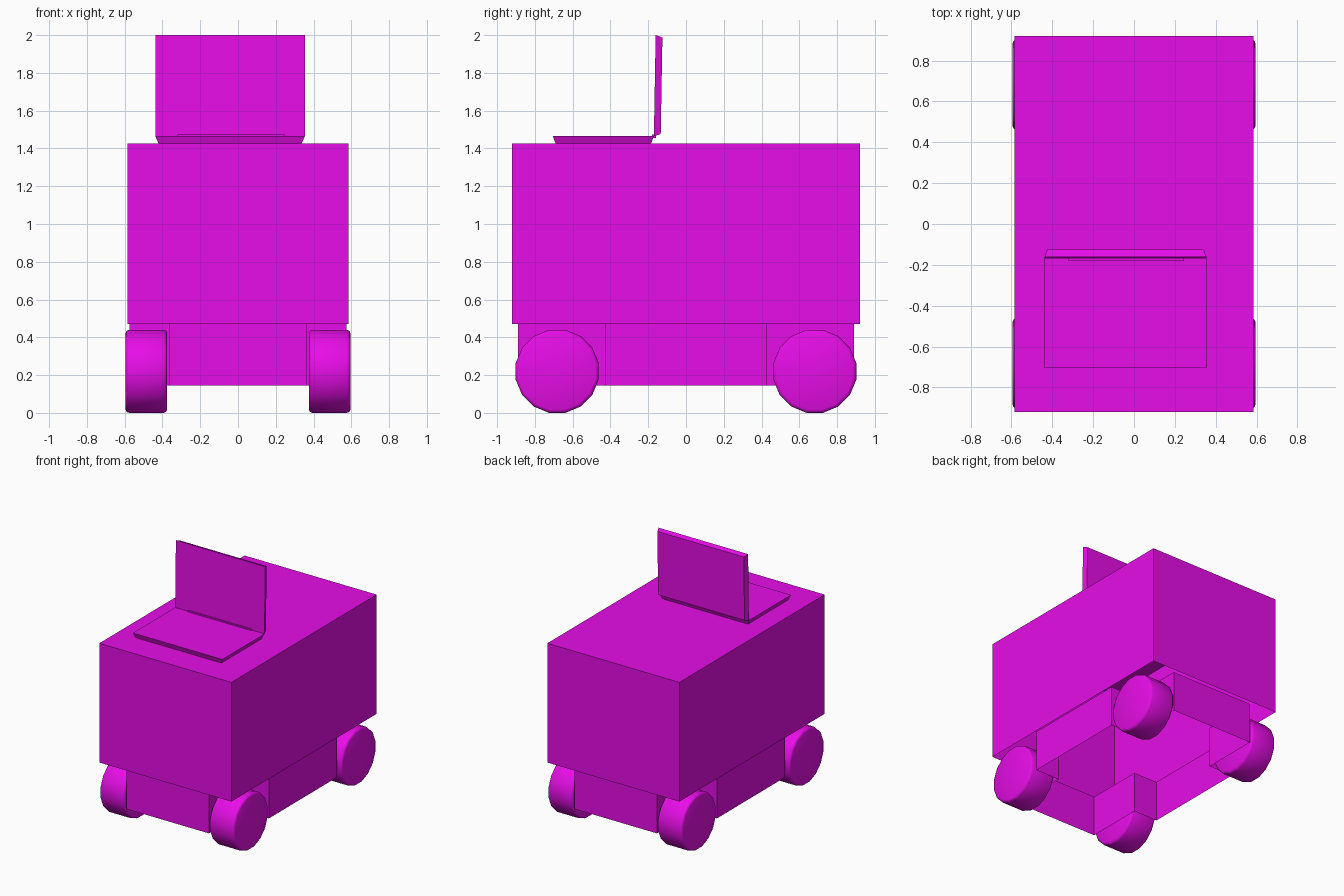
import bpy, bmesh, math
from mathutils import Matrix, Vector

cube = bpy.data.objects.get("Cube")
if cube:
    bpy.data.objects.remove(cube, do_unlink=True)

# Single colour
COLOUR = (0.8, 0.004, 0.8, 1)
paint = bpy.data.materials.new("magenta_paint")
paint.use_nodes = True
paint.diffuse_color = COLOUR
paint.node_tree.nodes["Principled BSDF"].inputs["Base Color"].default_value = COLOUR


def add_object(name, bm, smooth=False):
    mesh = bpy.data.meshes.new(name)
    for face in bm.faces:
        face.smooth = smooth
    bm.to_mesh(mesh)
    bm.free()
    mesh.materials.append(paint)
    obj = bpy.data.objects.new(name, mesh)
    bpy.context.collection.objects.link(obj)
    return obj


def rect(x0, x1, y0, y1):
    return [(x0, y0), (x1, y0), (x1, y1), (x0, y1)]


def loft(name, low, high, z0, z1, bottom=True, top=True):
    """Join two matching outlines with side walls and optional caps."""
    bm = bmesh.new()
    a = [bm.verts.new((x, y, z0)) for x, y in low]
    b = [bm.verts.new((x, y, z1)) for x, y in high]
    n = len(a)
    for i in range(n):
        j = (i + 1) % n
        bm.faces.new((a[i], a[j], b[j], b[i]))
    if bottom:
        bm.faces.new(a[::-1])
    if top:
        bm.faces.new(b)
    return add_object(name, bm)


# Body: thin box, open underneath
box = rect(-0.585, 0.585, -0.92, 0.92)
loft("body_shell", box, box, 0.47, 1.425, bottom=False)

# Chassis: open skirt with a wheel notch at each corner
quarter = [(0.575, 0.43), (0.365, 0.43), (0.365, 0.89)]
skirt = (quarter + [(-x, y) for x, y in reversed(quarter)]
         + [(-x, -y) for x, y in quarter]
         + [(x, -y) for x, y in reversed(quarter)])
loft("chassis_skirt", skirt, skirt, 0.145, 0.47, bottom=False, top=False)


# Wheels: rounded drums
def wheel(name, x, y):
    sides = 16
    bm = bmesh.new()
    bmesh.ops.create_cone(bm, cap_ends=True, cap_tris=True, segments=sides,
                          radius1=0.224, radius2=0.224, depth=0.22,
                          matrix=Matrix.Rotation(math.pi / 2, 4, "Y")
                          @ Matrix.Rotation(math.pi / sides, 4, "Z"))
    rims = [e for e in bm.edges
            if abs(e.verts[0].co.x - e.verts[1].co.x) < 1e-4
            and all(v.co.length > 0.2 for v in e.verts)]
    bmesh.ops.bevel(bm, geom=rims, offset=0.018, segments=2,
                    profile=0.5, affect="EDGES")
    obj = add_object(name, bm, smooth=True)
    obj.location = (x, y, 0.22)


for side, x in (("left", 0.485), ("right", -0.485)):
    for end, y in (("front", -0.682), ("back", 0.682)):
        wheel(f"{end}_{side}_wheel", x, y)

# Laptop: tapered base, matching lid and hinge strip
wide = rect(-0.438, 0.354, -0.705, -0.17)
narrow = rect(-0.42, 0.336, -0.69, -0.185)
loft("laptop_base", narrow, wide, 1.425, 1.465)

lid_front = rect(-0.438, 0.354, 0, 0.535)
lid_back = rect(-0.425, 0.341, 0.012, 0.523)
lid = loft("laptop_lid", lid_back, lid_front, -0.036, 0)
lid.rotation_euler.x = math.radians(89)
lid.location = Vector((0, -0.17, 1.465))

hinge = rect(-0.32, 0.245, -0.18, -0.16)
loft("laptop_hinge", hinge, hinge, 1.455, 1.475)
